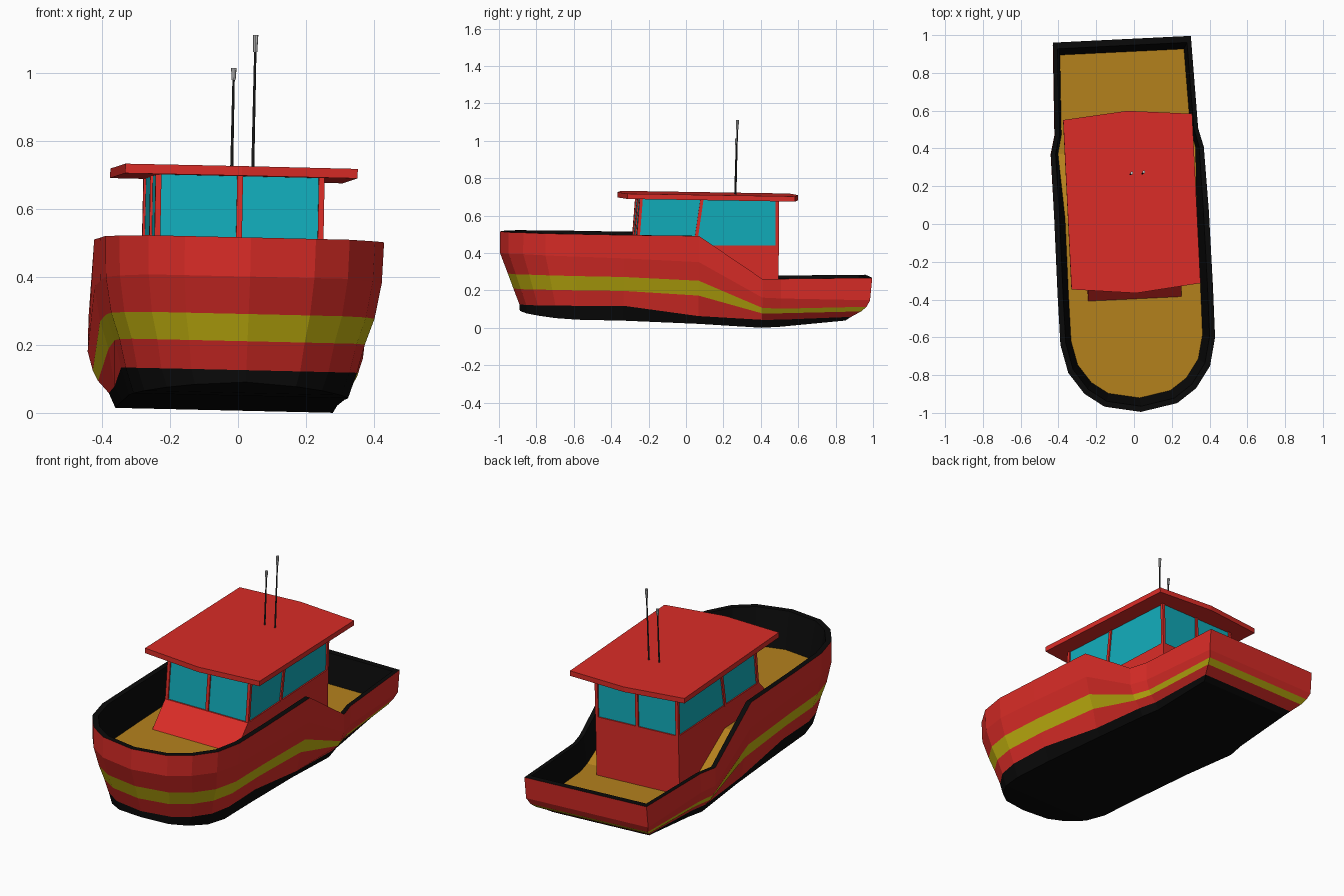
import bpy, bmesh, math
from mathutils import Matrix, Vector

if "Cube" in bpy.data.objects:
    bpy.data.objects.remove(bpy.data.objects["Cube"])

# the whole boat sits slightly yawed and rolled
POSE = (Matrix.Rotation(math.radians(2.8), 4, 'Z') @ Matrix.Rotation(math.radians(1.3), 4, 'Y')
        @ Matrix.Translation((-.022, 0, 0)))


def mat(name, rgb):
    m = bpy.data.materials.new(name)
    m.diffuse_color = (*rgb, 1)
    m.use_nodes = True
    m.node_tree.nodes["Principled BSDF"].inputs["Base Color"].default_value = m.diffuse_color
    return m


RED = mat("red_paint", (.70, .025, .02))
YELLOW = mat("yellow_paint", (.55, .45, .005))
BLACK = mat("black_paint", (.003, .003, .003))
WOOD = mat("deck_tan", (.46, .22, .012))
GLASS = mat("teal_glass", (.006, .42, .50))
DARK = mat("dark_rod", (.03, .03, .03))


def make(name, verts, faces, material=None):
    bm = bmesh.new()
    vs = [bm.verts.new(v) for v in verts]
    for f in faces:
        bm.faces.new([vs[i] for i in f])
    bmesh.ops.remove_doubles(bm, verts=bm.verts, dist=1e-5)
    bmesh.ops.recalc_face_normals(bm, faces=bm.faces)
    me = bpy.data.meshes.new(name)
    bm.to_mesh(me)
    bm.free()
    me.transform(POSE)
    ob = bpy.data.objects.new(name, me)
    bpy.context.collection.objects.link(ob)
    if material:
        me.materials.append(material)
    return ob


def prism(name, lower, upper, material):
    """Solid between two matching polygons."""
    n = len(lower)
    faces = [list(range(n))[::-1], list(range(n, 2 * n))]
    faces += [(i, (i + 1) % n, n + (i + 1) % n, n + i) for i in range(n)]
    return make(name, lower + upper, faces, material)


# hull stations from stern to bow: position, half width, and height of every row
Y = [.98, .49, .39, .05, -.35, -.62, -.77, -.885, -.958, -.995]
W = [.365, .38, .405, .41, .412, .41, .376, .296, .193, 0]
RIM = [.275, .27, .27, .50, .505, .51, .512, .515, .515, .515]
CHINE = [.155, .165, .17, .36, .38, .39, .395, .40, .40, .40]
S_TOP = [.12, .11, .115, .26, .28, .285, .288, .29, .29, .29]
S_BOT = [.095, .085, .085, .18, .205, .208, .21, .21, .21, .21]
B_TOP = [.065, .05, .05, .07, .125, .125, .125, .125, .125, .125]
KEEL = [.045, .012, .007, .028, .045, .05, .058, .07, .08, .09]
DECK = [.12] * 3 + [.32] * 7


def row(z, f_stern, f_bow, k_stern, k_bow):
    """Outline loop: width factors and end shortening (beyond |y| = 0.5)."""
    half = []
    for y, w, h in zip(Y, W, z):
        f = f_stern if y > .1 else f_bow
        k = k_stern if y > 0 else k_bow
        if abs(y) > .5:
            y = math.copysign(.5 + (abs(y) - .5) * k, y)
        half.append((w * f, y, h))
    return half + [(-x, y, h) for x, y, h in half[-2::-1]]


def band(name, a, b, material):
    n = len(a)
    return make(name, a + b, [(i, (i + 1) % n, n + (i + 1) % n, n + i) for i in range(n)], material)


def cap(name, r, material):
    n = len(r)
    faces = [(i, i + 1, n - 2 - i, n - 1 - i) for i in range(n // 2 - 1)]
    faces.append((n // 2 - 1, n // 2, n // 2 + 1))
    return make(name, r, faces, material)


rim = row(RIM, 1, 1, 1, 1)
chine = row(CHINE, 1, .99, .975, 1)
s_top = row(S_TOP, .96, .945, .94, .915)
s_bot = row(S_BOT, .92, .88, .88, .855)
b_top = row(B_TOP, .84, .83, .77, .79)
keel = row(KEEL, .79, .77, .71, .785)
inner = row(RIM, .94, .93, .93, .94)
deck = row(DECK, .90, .85, .86, .85)

# hull bands
band("upper_bulwark", rim, chine, RED)
band("upper_hull", chine, s_top, RED)
band("hull_stripe", s_top, s_bot, YELLOW)
band("lower_hull", s_bot, b_top, RED)
band("bottom_band", b_top, keel, BLACK)
cap("hull_bottom", keel, BLACK)
# rim, inner bulwark and deck
band("bulwark_rim", rim, inner, BLACK)
band("bulwark_inside", inner, deck, BLACK)
cap("deck", deck, WOOD)

# lower cabin with sloped front panel
side = [(-.41, .305), (-.28, .445), (.485, .445), (.485, .10), (.38, .10), (.05, .30)]
prism("cabin_base", [(-.248, y, z) for y, z in side], [(.248, y, z) for y, z in side], RED)

# glass block, slightly recessed behind the posts
ZB, ZT = .44, .70


def rect(x, y0, y1, z):
    return [(-x, y0, z), (x, y0, z), (x, y1, z), (-x, y1, z)]


prism("cabin_windows", rect(.241, -.272, .478, ZB), rect(.241, -.252, .478, ZT), GLASS)


# window posts at corners, middle of the sides, front and rear
def post(name, x, y_low, y_high, r=.0085):
    def sq(y, z):
        return [(x + i * r, y + j * r, z) for i, j in ((-1, -1), (1, -1), (1, 1), (-1, 1))]
    prism(name, sq(y_low, ZB), sq(y_high, ZT), RED)


for s, tag in ((-1, "left"), (1, "right")):
    post("front_post_" + tag, s * .240, -.271, -.251)
    post("side_post_" + tag, s * .240, .037, .075)
    post("rear_post_" + tag, s * .240, .477, .477)
post("front_post_middle", 0, -.271, -.251)
post("rear_post_middle", 0, .477, .477)

# roof: flat slab with pointed front and rear edges, falling slightly aft
plan = [(-.342, -.33), (0, -.366), (.342, -.33), (.342, .568), (0, .60), (-.342, .568)]


def roof_z(y):
    return .719 - .016 * y


prism("roof", [(x, y, roof_z(y) - .028) for x, y in plan], [(x, y, roof_z(y)) for x, y in plan], RED)


# antennas: thin rods with thicker tips
def antenna(name, x, top, tip):
    def ring(r, z):
        y = .263 + (z - .72) * .025
        return [(x + r * math.cos(a * math.pi / 4), y + r * math.sin(a * math.pi / 4), z) for a in range(8)]
    prism(name + "_rod", ring(.0045, .71), ring(.0035, top - tip), DARK)
    prism(name + "_tip", ring(.006, top - tip), ring(.008, top), None)


antenna("short_antenna", 0, 1.013, .035)
antenna("tall_antenna", .062, 1.112, .05)
